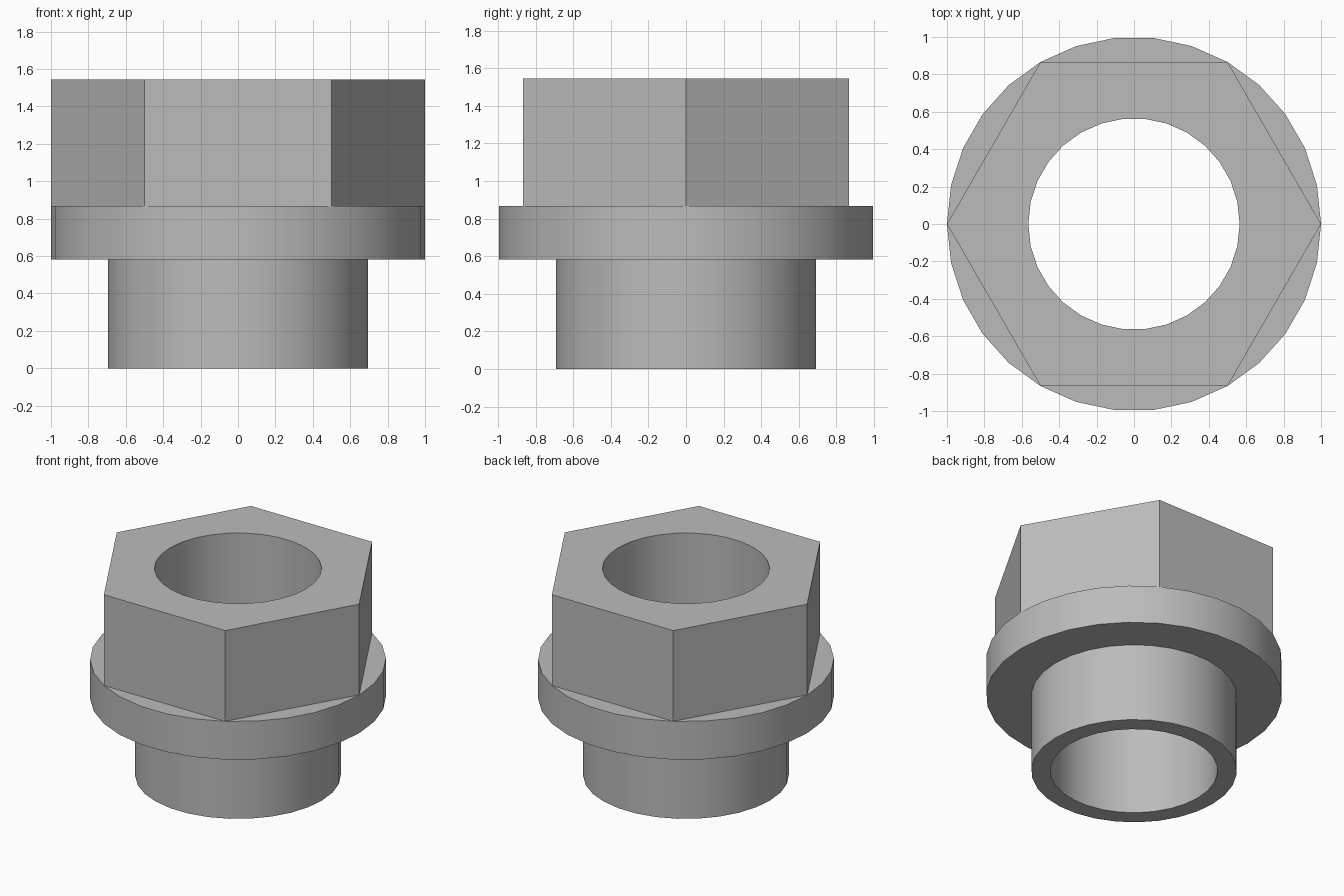
import bpy
import bmesh
from math import cos, sin, tau, radians

cube = bpy.data.objects.get("Cube")
if cube:
    bpy.data.objects.remove(cube, do_unlink=True)

SIDES = 30            # facets of every round part
HEX = 6
STEP = SIDES // HEX   # round facets per hexagon side
BORE_R, SPIGOT_R, FLANGE_R = 0.565, 0.695, 1.0
FLANGE_Z, HEX_Z, TOP_Z = 0.583, 0.868, 1.545

bm = bmesh.new()


def ring(radius, z, n=SIDES):
    return [bm.verts.new((radius * cos(tau * i / n), radius * sin(tau * i / n), z))
            for i in range(n)]


def bridge(a, b):
    """Join two rings of equal length with quads."""
    n = len(a)
    for i in range(n):
        j = (i + 1) % n
        bm.faces.new((a[i], a[j], b[j], b[i]))


def arc(loop, k):
    """Points of a round ring that lie along hexagon side k."""
    return [loop[(k * STEP + i) % SIDES] for i in range(STEP + 1)]


# Spigot, flange and bore rings
bore_low = ring(BORE_R, 0)
spigot_low = ring(SPIGOT_R, 0)
spigot_high = ring(SPIGOT_R, FLANGE_Z)
flange_low = ring(FLANGE_R, FLANGE_Z)
flange_high = ring(FLANGE_R, HEX_Z)
bore_high = ring(BORE_R, TOP_Z)
hex_top = ring(FLANGE_R, TOP_Z, HEX)

loops = [bore_high, bore_low, spigot_low, spigot_high, flange_low, flange_high]
for a, b in zip(loops, loops[1:]):
    bridge(a, b)

# Hexagon head: shelf segment, side wall and pierced top for each side
for k in range(HEX):
    rim = arc(flange_high, k)
    a, b = hex_top[k], hex_top[(k + 1) % HEX]
    bm.faces.new(rim)
    bm.faces.new((rim[0], rim[-1], b, a))
    bm.faces.new([a, b] + arc(bore_high, k)[::-1])

bmesh.ops.recalc_face_normals(bm, faces=bm.faces)
mesh = bpy.data.meshes.new("flanged_hex_bushing")
bm.to_mesh(mesh)
bm.free()

# Plain grey metal
grey = bpy.data.materials.new("plain_grey")
grey.use_nodes = True
color = (0.5, 0.5, 0.5, 1)
grey.diffuse_color = color
grey.node_tree.nodes["Principled BSDF"].inputs["Base Color"].default_value = color
mesh.materials.append(grey)

bushing = bpy.data.objects.new("flanged_hex_bushing", mesh)
bpy.context.collection.objects.link(bushing)
bpy.ops.object.select_all(action='DESELECT')
bushing.select_set(True)
bpy.context.view_layer.objects.active = bushing
bpy.ops.object.shade_smooth_by_angle(angle=radians(30))
